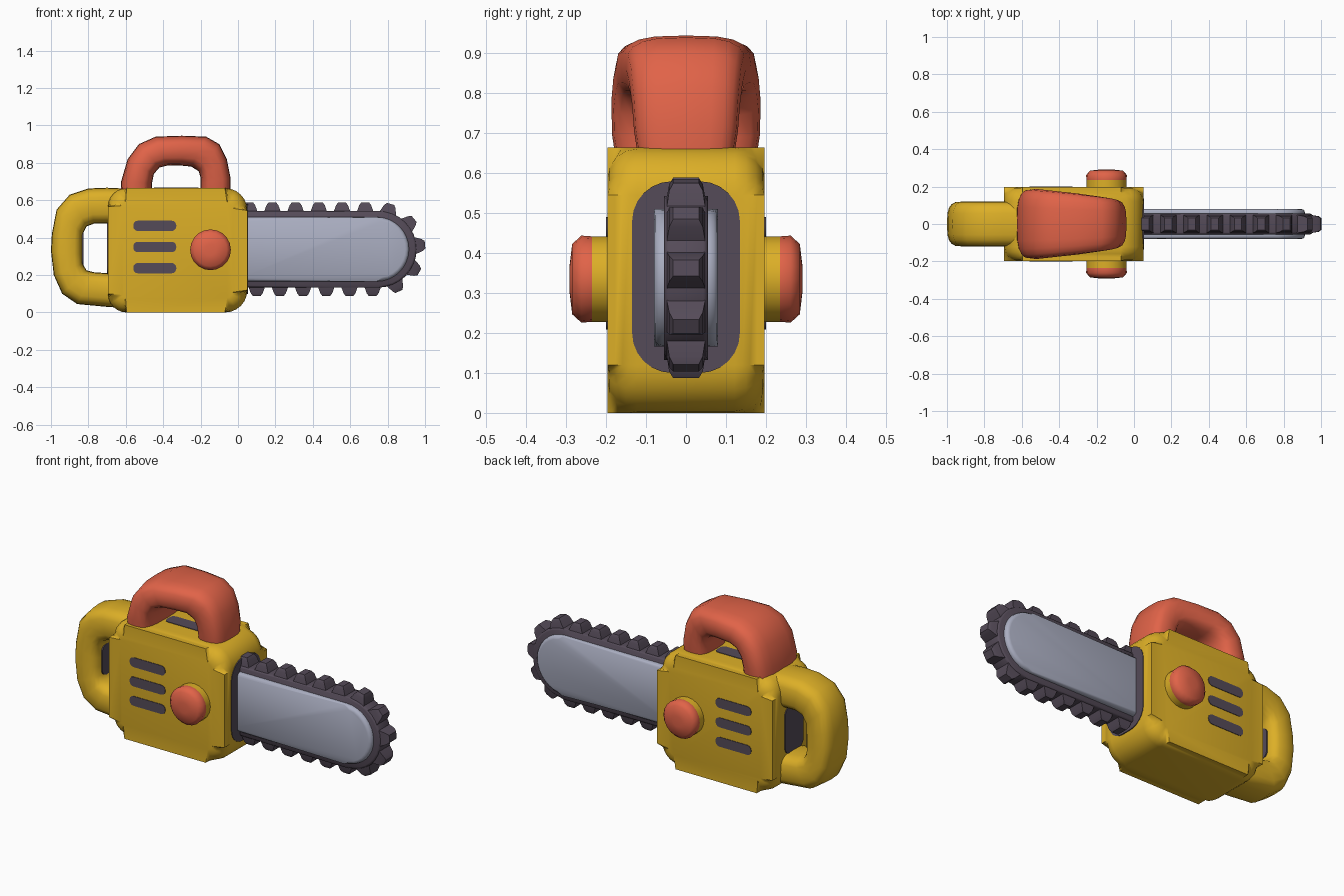
import bpy, bmesh
from math import sin, cos, pi, radians, copysign
from mathutils import Vector

old = bpy.data.objects.get("Cube")
if old:
    bpy.data.objects.remove(old, do_unlink=True)


def material(name, rgb):
    m = bpy.data.materials.new(name)
    m.use_nodes = True
    m.diffuse_color = (*rgb, 1)
    m.node_tree.nodes["Principled BSDF"].inputs["Base Color"].default_value = (*rgb, 1)
    return m


yellow = material("yellow plastic", (0.72, 0.43, 0.02))
red = material("red plastic", (0.75, 0.125, 0.065))
dark = material("dark grey", (0.09, 0.07, 0.098))
steel = material("pale steel", (0.40, 0.42, 0.53))

PLACE = {"x": lambda u, v, w: (w, u, v),
         "y": lambda u, v, w: (u, w, v),
         "z": lambda u, v, w: (u, v, w)}


def finish(name, bm, mat):
    bmesh.ops.recalc_face_normals(bm, faces=bm.faces)
    mesh = bpy.data.meshes.new(name)
    bm.to_mesh(mesh)
    bm.free()
    mesh.materials.append(mat)
    ob = bpy.data.objects.new(name, mesh)
    bpy.context.collection.objects.link(ob)
    bpy.ops.object.select_all(action="DESELECT")
    ob.select_set(True)
    bpy.context.view_layer.objects.active = ob
    bpy.ops.object.shade_smooth_by_angle(angle=radians(50))
    return ob


def round_rect(u0, u1, v0, v1, r_low, r_high, steps=6):
    """Rounded rectangle; r_low rounds the u0 corners, r_high the u1 corners."""
    pts = []
    for i, (u, v, r) in enumerate([(u1, v1, r_high), (u0, v1, r_low),
                                   (u0, v0, r_low), (u1, v0, r_high)]):
        cu = u - r if u == u1 else u + r
        cv = v - r if v == v1 else v + r
        for k in range(steps + 1):
            a = (i + k / steps) * pi / 2
            pts.append((cu + r * cos(a), cv + r * sin(a)))
    return pts


def prism(name, outline, axis, lo, hi, mat, bevel=0.0, segments=4):
    """Extrude an outline along an axis and round both rims."""
    bm = bmesh.new()
    rings = [[bm.verts.new(PLACE[axis](u, v, w)) for u, v in outline] for w in (lo, hi)]
    caps = [bm.faces.new(r) for r in rings]
    n = len(outline)
    for i in range(n):
        j = (i + 1) % n
        bm.faces.new((rings[0][i], rings[0][j], rings[1][j], rings[1][i]))
    if bevel:
        rim = list({e for f in caps for e in f.edges})
        bmesh.ops.bevel(bm, geom=rim, offset=bevel, segments=segments,
                        profile=0.5, affect="EDGES")
    return finish(name, bm, mat)


def grip(name, stations, mat, sides=20, power=3.2):
    """Loft rounded sections between outer and inner contour points."""
    bm = bmesh.new()
    rings = []
    for xo, zo, xi, zi, half in stations:
        mid = Vector((xo + xi, 0, zo + zi)) / 2
        out = Vector((xo - xi, 0, zo - zi)) / 2
        ring = []
        for k in range(sides):
            c, s = cos(2 * pi * k / sides), sin(2 * pi * k / sides)
            p = copysign(abs(c) ** (2 / power), c)
            q = copysign(abs(s) ** (2 / power), s)
            ring.append(bm.verts.new(mid + out * p + Vector((0, half * q, 0))))
        rings.append(ring)
    for a, b in zip(rings, rings[1:]):
        for k in range(sides):
            j = (k + 1) % sides
            bm.faces.new((a[k], a[j], b[j], b[k]))
    bm.faces.new(rings[0])
    bm.faces.new(rings[-1])
    return finish(name, bm, mat)


def lathe(name, profile, center, side, mat, sides=20):
    """Turn a (radius, distance) profile about the y axis."""
    bm = bmesh.new()
    rings = [[bm.verts.new((center[0] + r * cos(2 * pi * k / sides), side * d,
                            center[1] + r * sin(2 * pi * k / sides)))
              for k in range(sides)] for r, d in profile]
    for a, b in zip(rings, rings[1:]):
        for k in range(sides):
            j = (k + 1) % sides
            bm.faces.new((a[k], a[j], b[j], b[k]))
    bm.faces.new(rings[0])
    bm.faces.new(rings[-1])
    return finish(name, bm, mat)


# Motor body
prism("body", round_rect(-0.695, 0.05, 0, 0.665, 0.1, 0.12), "y", -0.197, 0.197,
      yellow, 0.075)

# Rear handle: outer x, z, inner x, z, half width
grip("rear_handle", [
    (-0.55, 0.66, -0.55, 0.47, 0.12), (-0.70, 0.667, -0.70, 0.475, 0.12),
    (-0.80, 0.663, -0.77, 0.475, 0.12), (-0.90, 0.63, -0.81, 0.46, 0.12),
    (-0.97, 0.55, -0.83, 0.42, 0.12), (-0.995, 0.42, -0.83, 0.36, 0.12),
    (-1.0, 0.33, -0.83, 0.31, 0.12), (-0.985, 0.20, -0.83, 0.26, 0.12),
    (-0.94, 0.10, -0.81, 0.225, 0.12), (-0.86, 0.045, -0.77, 0.215, 0.12),
    (-0.70, 0.03, -0.70, 0.21, 0.12), (-0.55, 0.02, -0.55, 0.20, 0.12)], yellow)

# Top handle, narrowing towards the blade
grip("top_handle", [
    (-0.63, 0.60, -0.46, 0.62, 0.172), (-0.625, 0.70, -0.46, 0.69, 0.185),
    (-0.59, 0.82, -0.45, 0.74, 0.187), (-0.53, 0.90, -0.42, 0.775, 0.182),
    (-0.44, 0.94, -0.38, 0.785, 0.175), (-0.30, 0.945, -0.30, 0.785, 0.163),
    (-0.17, 0.94, -0.25, 0.78, 0.15), (-0.10, 0.90, -0.21, 0.755, 0.142),
    (-0.06, 0.82, -0.20, 0.72, 0.135), (-0.04, 0.72, -0.20, 0.69, 0.13),
    (-0.04, 0.64, -0.20, 0.64, 0.12)], red)

# Side knobs and vents
for side, label in ((-1, "right"), (1, "left")):
    lathe(f"knob_base_{label}", [(0.107, 0.15), (0.107, 0.235)], (-0.147, 0.335), side, yellow)
    lathe(f"knob_{label}", [(0.107, 0.235), (0.109, 0.262), (0.088, 0.285), (0.03, 0.292)],
          (-0.147, 0.335), side, red)
    for i, z in enumerate((0.463, 0.35, 0.237)):
        prism(f"vent_{label}_{i + 1}",
              round_rect(-0.56, -0.33, z - 0.028, z + 0.028, 0.025, 0.025, 3),
              "y", side * 0.193, side * 0.2, dark)

# Dark panels: blade mount, top slot, handle opening
prism("blade_mount_panel", round_rect(-0.135, 0.135, 0.1, 0.58, 0.1, 0.1), "x",
      0.044, 0.053, dark)
prism("top_slot", round_rect(-0.45, -0.21, -0.04, 0.04, 0.025, 0.025, 3), "z",
      0.66, 0.668, dark)
prism("opening_panel_body", round_rect(-0.085, 0.085, 0.2, 0.48, 0.05, 0.05), "x",
      -0.700, -0.692, dark)
prism("opening_panel_grip", round_rect(-0.07, 0.07, 0.25, 0.43, 0.04, 0.04), "x",
      -0.833, -0.826, dark)


# Guide bar and chain share a round-nosed outline
NOSE_X, MID_Z, RADIUS, START = 0.75, 0.338, 0.205, 0.06


def bar_outline(x, r, steps=16):
    arc = [(x + r * sin(pi * k / steps), MID_Z + r * cos(pi * k / steps))
           for k in range(steps + 1)]
    return [(0.0, MID_Z + r)] + arc + [(0.0, MID_Z - r)]


prism("chain_band", bar_outline(NOSE_X, RADIUS), "y", -0.055, 0.055, dark, 0.012, 2)
prism("guide_bar", bar_outline(0.742, 0.172), "y", -0.08, 0.08, steel, 0.02, 3)


def chain_point(s):
    """Position and outward direction at distance s along the chain."""
    straight, arc = NOSE_X - START, pi * RADIUS
    a = min(max((s - straight) / RADIUS, 0), pi)
    out = Vector((sin(a), 0, cos(a)))
    pos = Vector((NOSE_X, 0, MID_Z)) + out * RADIUS
    pos.x += min(s - straight, 0) - max(s - straight - arc, 0)
    return pos, out


# Chain teeth: tapered blocks spaced evenly round the bar
bm = bmesh.new()
for i in range(17):
    pos, out = chain_point(i * 0.124)
    along = Vector((out.z, 0, -out.x))
    loops = []
    for height, length, width in ((-0.02, 0.05, 0.05), (0.03, 0.032, 0.042),
                                  (0.046, 0.02, 0.032)):
        loops.append([bm.verts.new(pos + out * height + along * length * a
                                   + Vector((0, width * b, 0)))
                      for a, b in ((1, 1), (1, -1), (-1, -1), (-1, 1))])
    for a, b in zip(loops, loops[1:]):
        for k in range(4):
            j = (k + 1) % 4
            bm.faces.new((a[k], a[j], b[j], b[k]))
    bm.faces.new(loops[0])
    bm.faces.new(loops[-1])
finish("chain_teeth", bm, dark)
